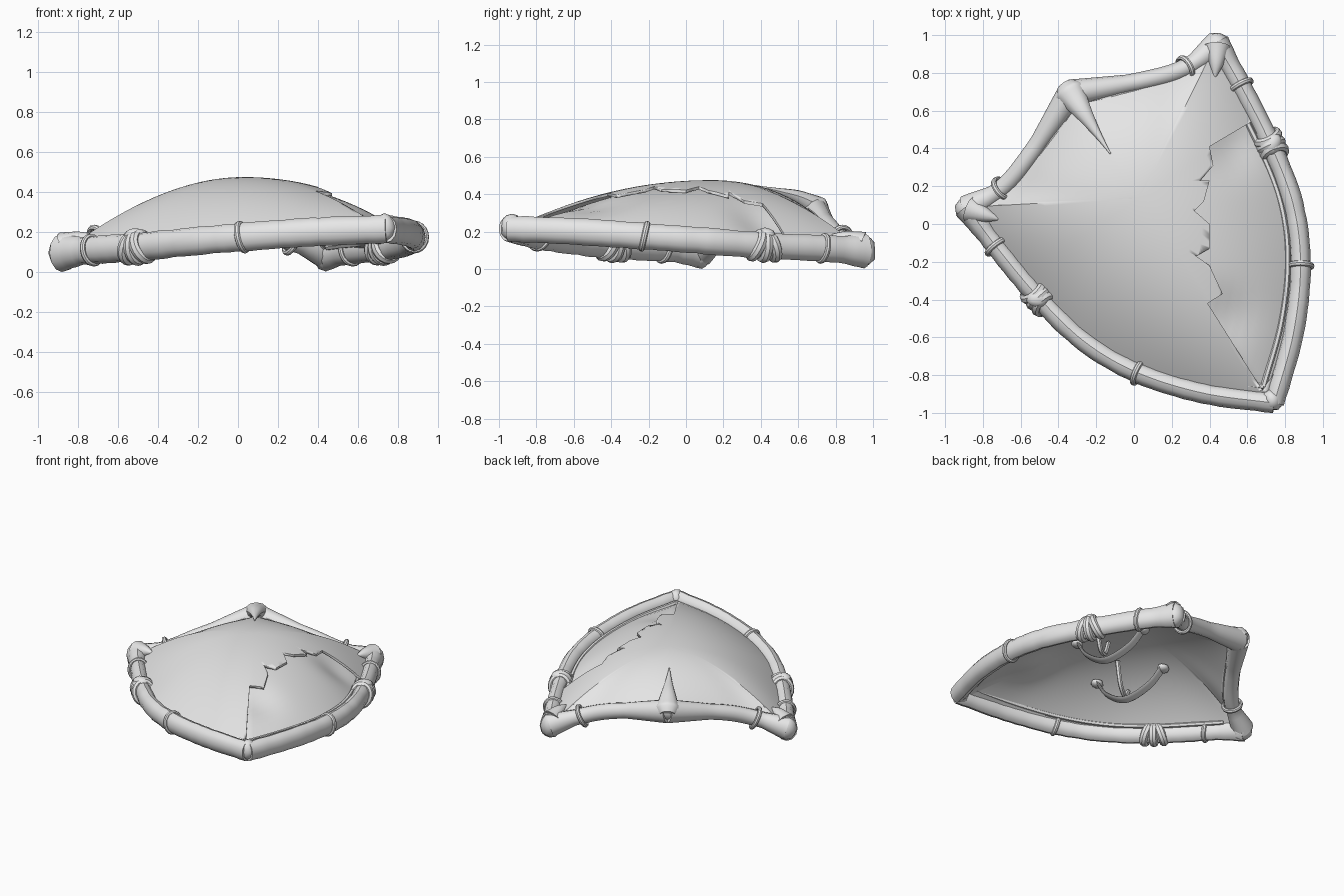
import bpy, bmesh, math, random
from mathutils import Vector, Matrix

random.seed(4)
old = bpy.data.objects.get("Cube")
if old:
    bpy.data.objects.remove(old)

grey = bpy.data.materials.new("plain_grey")
grey.use_nodes = True
grey.diffuse_color = (0.8, 0.8, 0.8, 1)
grey.node_tree.nodes["Principled BSDF"].inputs["Base Color"].default_value = (0.8, 0.8, 0.8, 1)

# The shield is drawn upright on its own axis, then turned into place
PLACE = Matrix.Rotation(math.radians(33.3), 4, 'Z') @ Matrix.Translation((0.1, 0, 0))
CENTRE = Vector((0, 0.1, 0))


def add(name, mesh, angle=35, place=True):
    if place:
        mesh.transform(PLACE)
    ob = bpy.data.objects.new(name, mesh)
    bpy.context.collection.objects.link(ob)
    mesh.materials.append(grey)
    bpy.ops.object.select_all(action='DESELECT')
    ob.select_set(True)
    bpy.context.view_layer.objects.active = ob
    bpy.ops.object.shade_smooth_by_angle(angle=math.radians(angle))
    return ob


def from_bmesh(name, bm, **kw):
    bmesh.ops.recalc_face_normals(bm, faces=bm.faces)
    mesh = bpy.data.meshes.new(name)
    bm.to_mesh(mesh)
    bm.free()
    return add(name, mesh, **kw)


def smooth_path(points, steps=8):
    """Rounded path through the points"""
    p = [Vector(q) for q in points]
    p = [2 * p[0] - p[1]] + p + [2 * p[-1] - p[-2]]
    out = []
    for a, b, c, d in zip(p, p[1:], p[2:], p[3:]):
        for i in range(steps):
            t = i / steps
            out.append(0.5 * (2 * b + (c - a) * t + (2 * a - 5 * b + 4 * c - d) * t * t
                              + (3 * b - a - 3 * c + d) * t ** 3))
    return out + [p[-2]]


def tube(name, path, radius, sides=12, flat=1.0):
    """Sweep a round or flattened section; radius is a function of 0..1"""
    bm = bmesh.new()
    rings = []
    n = len(path) - 1
    for i, q in enumerate(path):
        along = (path[min(i + 1, n)] - path[max(i - 1, 0)]).normalized()
        side = along.cross(Vector((0, 0, 1))).normalized()
        up = side.cross(along)
        r = radius(i / n)
        rings.append([bm.verts.new(q + side * r * math.cos(a) + up * r * flat * math.sin(a))
                      for a in (k * math.tau / sides for k in range(sides))])
    for a, b in zip(rings, rings[1:]):
        for k in range(sides):
            bm.faces.new((a[k], a[k - 1], b[k - 1], b[k]))
    bm.faces.new(rings[0])
    bm.faces.new(rings[-1])
    return from_bmesh(name, bm)


def collar(name, at, along, big, small, tilt=0.15):
    """Closed loop of lashing around a branch"""
    along = (along.normalized() + Vector((0, 0, tilt))).normalized()
    side = along.cross(Vector((0, 0, 1))).normalized()
    up = side.cross(along) * 1.15
    bm = bmesh.new()
    rings = []
    for i in range(20):
        a = i * math.tau / 20
        out = side * math.cos(a) + up * math.sin(a)
        rings.append([bm.verts.new(at + out * (big + small * math.cos(b)) + along * small * 1.3 * math.sin(b))
                      for b in (k * math.tau / 8 for k in range(8))])
    for i in range(20):
        for k in range(8):
            bm.faces.new((rings[i - 1][k - 1], rings[i][k - 1], rings[i][k], rings[i - 1][k]))
    return from_bmesh(name, bm)


def blob(name, at, size, turn=0):
    bm = bmesh.new()
    bmesh.ops.create_icosphere(bm, subdivisions=2, radius=1,
                               matrix=Matrix.Translation(at) @ Matrix.Rotation(turn, 4, 'Z')
                               @ Matrix.Diagonal((*size, 1)))
    for v in bm.verts:
        v.co += (v.co - Vector(at)) * random.uniform(-0.06, 0.06)
    return from_bmesh(name, bm, angle=50)


def skin_height(x, y):
    """Ridge along the middle, falling away to both sides"""
    v = y - 0.1
    ridge = 0.475 - (0.16 if v < 0 else 0.47) * v * v
    return ridge - (0.61 - 0.3 * y) * x * x


# Half outline of the frame: long side from horn to tip, short side from horn to peak
long_side = smooth_path([(0.79, 0.56, 0.095), (0.775, 0.30, 0.11), (0.735, -0.05, 0.125),
                         (0.66, -0.38, 0.15), (0.515, -0.67, 0.175), (0.285, -0.95, 0.2),
                         (0, -1.2, 0.215)])
short_side = smooth_path([(0.79, 0.55, 0.095), (0.58, 0.54, 0.16), (0.36, 0.605, 0.23), (0, 0.76, 0.305)])


def flip(path, s):
    return [Vector((q.x * s, q.y, q.z)) for q in path]


def dome(name, drop, thick, dents=()):
    """Domed skin from the frame up to the crown, with soft dents"""
    half = short_side[::-1][:-1] + long_side
    loop = half + flip(half, -1)[::-1][1:-1]
    bm = bmesh.new()
    top = bm.verts.new((0, CENTRE.y, skin_height(0, CENTRE.y) - drop))
    rows = []
    for j in range(1, 19):
        t = j / 18
        row = []
        for q in loop:
            p = CENTRE.lerp(q, t)
            p.z = skin_height(p.x, p.y) + (q.z - skin_height(q.x, q.y)) * t ** 4 - drop
            for x, y, deep in dents:
                p.z -= deep * math.exp(-((p.x - x) ** 2 + (p.y - y) ** 2) / 0.02)
            row.append(bm.verts.new(p))
        rows.append(row)
    for k in range(len(loop)):
        bm.faces.new((top, rows[0][k], rows[0][k - 1]))
        for a, b in zip(rows, rows[1:]):
            bm.faces.new((a[k - 1], a[k], b[k], b[k - 1]))
    ob = from_bmesh(name, bm, angle=40)
    mod = ob.modifiers.new("thickness", 'SOLIDIFY')
    mod.thickness = thick
    mod.offset = -1
    return ob


outer = dome("outer_skin", 0, 0.015)
dome("inner_skin", 0.026, 0.006, [(0.56, 0.06, 0.045), (0.05, -0.68, 0.03)])

# Jagged break in the outer skin showing the inner one
jag = [(0.68, -0.88), (0.39, -0.42), (0.47, -0.37), (0.40, -0.22), (0.33, -0.17), (0.40, -0.13),
       (0.40, 0), (0.32, 0.07), (0.37, 0.12), (0.40, 0.23), (0.35, 0.23), (0.42, 0.31),
       (0.40, 0.41), (0.62, 0.54), (0.76, 0.25), (0.85, 0), (0.88, -0.3), (0.80, -0.7)]
bm = bmesh.new()
face = bm.faces.new([bm.verts.new((x, y, -0.3)) for x, y in jag])
ext = bmesh.ops.extrude_face_region(bm, geom=[face])
bmesh.ops.translate(bm, vec=(0, 0, 1.2), verts=[g for g in ext["geom"] if isinstance(g, bmesh.types.BMVert)])
cutter = from_bmesh("break_cutter", bm, place=False)
cut = outer.modifiers.new("break", 'BOOLEAN')
cut.object = cutter
cut.solver = 'EXACT'
bpy.context.view_layer.objects.active = outer
for m in list(outer.modifiers):
    bpy.ops.object.modifier_apply(modifier=m.name)
bpy.data.objects.remove(cutter)

for s, side in ((1, "left"), (-1, "right")):
    long_path, short_path = flip(long_side, s), flip(short_side, s)

    # Frame branches, thicker at the horn and slightly knobbly
    tube(f"{side}_long_branch", long_path,
         lambda t: 0.054 + 0.018 * max(0, 1 - t * 9) + random.uniform(-0.002, 0.002), flat=1.3)
    tube(f"{side}_short_branch", short_path,
         lambda t: 0.05 + 0.025 * max(0, 1 - t * 4) + 0.025 * max(0, t * 4 - 3), flat=1.1)
    blob(f"{side}_horn", (0.785 * s, 0.545, 0.095), (0.075, 0.07, 0.09), 0.5 * s)

    # Thin strip along the inner edge of the frame
    for label, path in (("long", long_path), ("short", short_path)):
        inner = [q.lerp(Vector((0, 0.1, q.z + 0.3)), 0.08) for q in path[3:]]
        tube(f"{side}_{label}_inner_strip", inner, lambda t: 0.016, sides=6)

    # Lashings around the branches
    for label, path, i in (("horn", long_path, 8), ("lower", long_path, 32), ("upper", short_path, 8)):
        collar(f"{side}_{label}_lashing", path[i], path[i + 1] - path[i - 1], 0.061, 0.012)

    # Knotted joint halfway along the long branch
    for k, i in enumerate((15, 16, 17)):
        collar(f"{side}_joint_wrap_{k}", long_path[i], long_path[i + 1] - long_path[i - 1],
               0.06, 0.022, 0.4 * (k - 1))
    blob(f"{side}_joint_knot", long_path[16] + Vector((0.01 * s, 0, 0.06)), (0.06, 0.045, 0.035), 0.6 * s)

    # Arm straps under the skin
    mid = 0.23 * s - 0.08
    hang = [(-0.32, 0.05), (-0.25, 0.17), (-0.12, 0.24), (0.04, 0.17), (0.14, 0.05)]
    grip = smooth_path([(mid, y, skin_height(mid, y) - d) for y, d in hang], 6)
    tube(f"{side}_arm_strap", grip, lambda t: 0.045, sides=8, flat=0.25)
    for k, q in enumerate((grip[0], grip[-1])):
        blob(f"{side}_strap_anchor_{k}", q - Vector((0, 0, 0.01)), (0.05, 0.04, 0.025))
    cross = [(-0.12, 0.05), (-0.04, 0.17), (0.06, 0.17), (0.13, 0.05)]
    tie = smooth_path([(mid + x, -0.14, skin_height(mid + x, -0.14) - d) for x, d in cross], 6)
    tube(f"{side}_strap_tie", tie, lambda t: 0.016, sides=6)

    # Short thorn on the inside of each horn
    thorn = smooth_path([(0.78 * s, 0.54, 0.13), (0.73 * s, 0.47, 0.165), (0.68 * s, 0.41, 0.18)], 5)
    tube(f"{side}_horn_thorn", thorn, lambda t: 0.004 + 0.07 * (1 - t))

# Peak cap with a spike arching over the skin, and the tip cap
spike = smooth_path([(0, 0.81, 0.30), (0, 0.74, 0.34), (0, 0.64, 0.385), (0, 0.52, 0.415), (0, 0.38, 0.445)])
tube("peak_spike", spike, lambda t: 0.004 + 0.1 * (1 - t) ** 1.2 * min(1, 0.5 + t * 3), flat=0.8)
blob("peak_cap", (0, 0.745, 0.31), (0.1, 0.08, 0.075))
blob("tip_cap", (0, -1.18, 0.22), (0.055, 0.06, 0.075))
